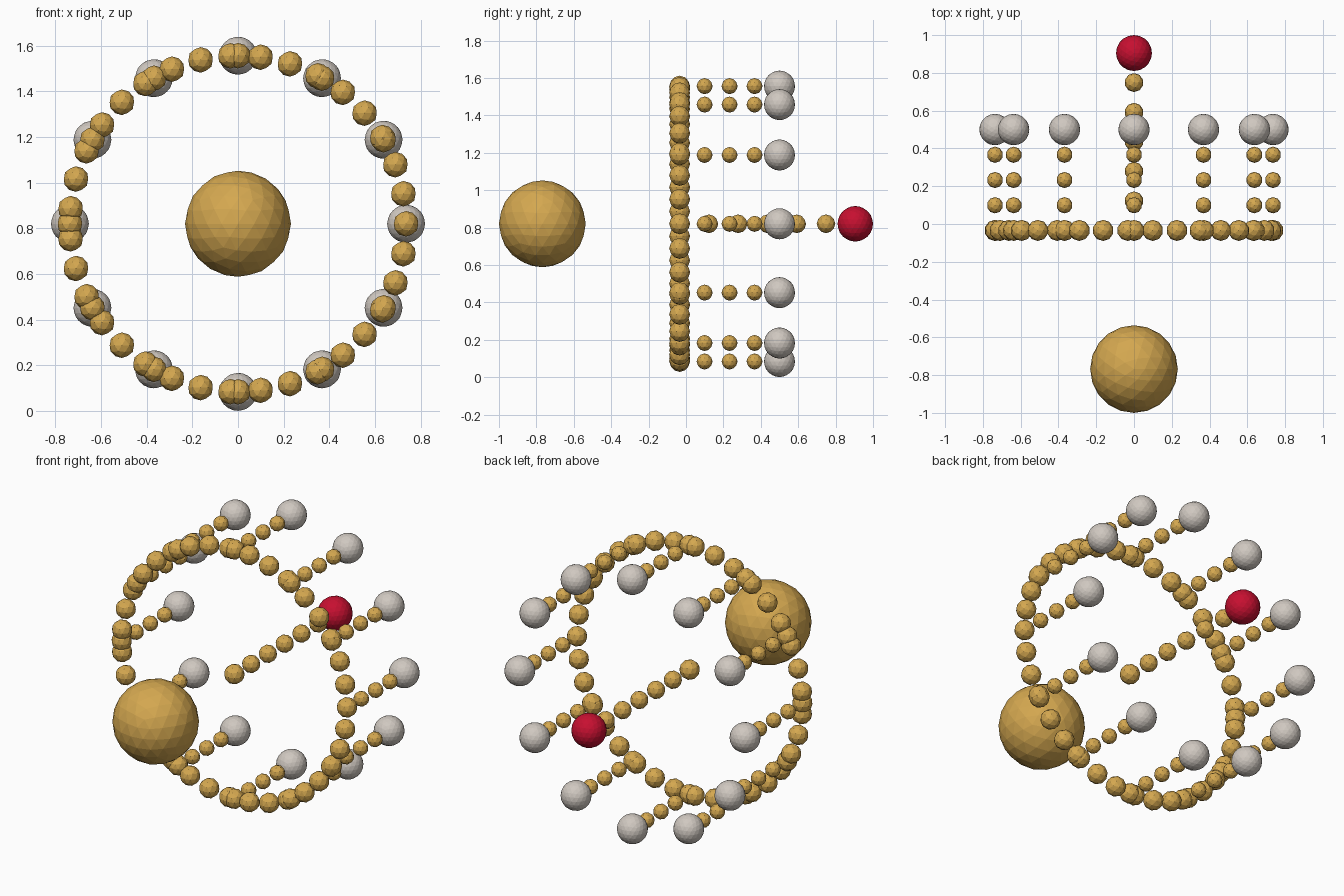
import bpy, math

if "Cube" in bpy.data.objects:
    bpy.data.objects.remove(bpy.data.objects["Cube"])

CZ, RING_R, RING_Y = 0.82, 0.736, -0.034


def material(name, rgb):
    m = bpy.data.materials.new(name)
    m.diffuse_color = (*rgb, 1)
    m.use_nodes = True
    m.node_tree.nodes["Principled BSDF"].inputs["Base Color"].default_value = m.diffuse_color
    return m


gold = material("gold", (0.66, 0.39, 0.08))
pale = material("pale grey", (0.63, 0.58, 0.53))
red = material("red", (0.57, 0.005, 0.03))

# Shared faceted ball meshes, one per size and colour
meshes = {}


def ball(name, loc, r, mat, sub=2):
    key = (r, mat.name, sub)
    if key in meshes:
        ob = bpy.data.objects.new(name, meshes[key])
        bpy.context.collection.objects.link(ob)
        ob.location = loc
        return
    bpy.ops.mesh.primitive_ico_sphere_add(subdivisions=sub, radius=r, location=loc)
    ob = bpy.context.object
    ob.name = name
    ob.data.materials.append(mat)
    meshes[key] = ob.data


def on_ring(a, y):
    return (RING_R * math.cos(a), y, CZ + RING_R * math.sin(a))


# Large front ball
ball("front_ball", (0, -0.768, CZ), 0.232, gold, 3)

# Ring of 35 beads
for i in range(35):
    ball("ring_bead", on_ring(i * math.tau / 35, RING_Y), 0.056, gold)

# Twelve hour spokes pointing back, each ending in a pale ball
for h in range(12):
    a = h * math.tau / 12
    ball("spoke_root", on_ring(a, RING_Y), 0.056, gold)
    for k in range(1, 4):
        ball("spoke_bead", on_ring(a, RING_Y + 0.1335 * k), 0.043, gold)
    ball("spoke_tip", on_ring(a, RING_Y + 0.1335 * 4), 0.083, pale, 3)

# Central spoke ending in a red ball
ball("centre_root", (0, RING_Y, CZ), 0.056, gold)
for k in range(1, 6):
    ball("centre_bead", (0, RING_Y + 0.1565 * k, CZ), 0.05, gold)
ball("centre_tip", (0, RING_Y + 0.1565 * 6, CZ), 0.095, red, 3)
